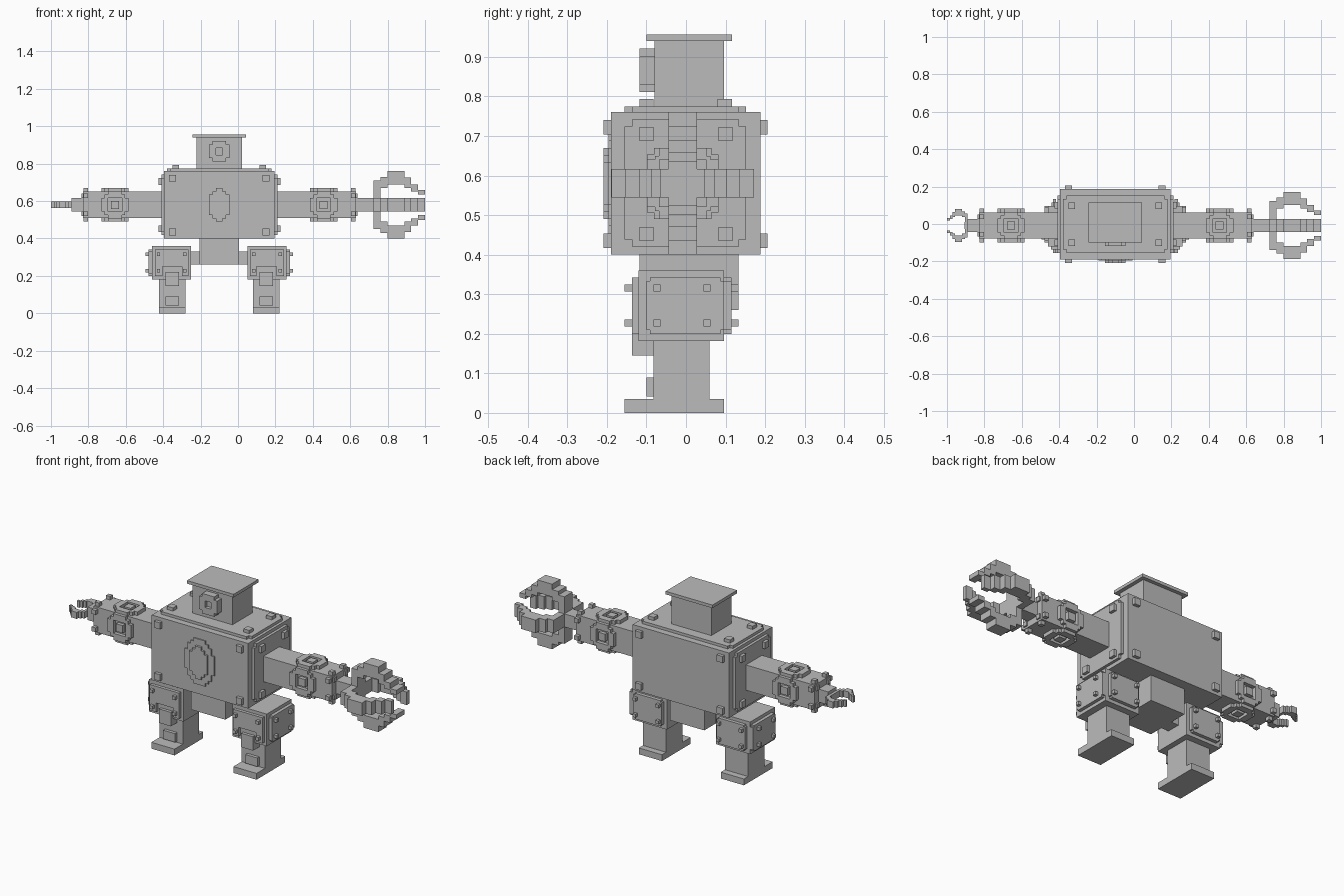
import bpy, bmesh
from mathutils import Vector

if "Cube" in bpy.data.objects:
    bpy.data.objects.remove(bpy.data.objects["Cube"])

CX = -0.1      # centre line of the body
AY, AZ = -0.008, 0.58   # arm axis
U = 0.0182     # one block step

mat = bpy.data.materials.new("plain grey")
mat.diffuse_color = (0.5, 0.5, 0.5, 1)
mat.use_nodes = True
mat.node_tree.nodes["Principled BSDF"].inputs["Base Color"].default_value = mat.diffuse_color


def place(axis, u, v, w):
    return {'x': (w, u, v), 'y': (u, w, v), 'z': (u, v, w)}[axis]


def finish(name, bm):
    bmesh.ops.recalc_face_normals(bm, faces=bm.faces)
    me = bpy.data.meshes.new(name)
    bm.to_mesh(me)
    bm.free()
    me.materials.append(mat)
    ob = bpy.data.objects.new(name, me)
    ob.location.x = CX
    bpy.context.collection.objects.link(ob)
    return ob


def add_prism(bm, pts, axis, a, b):
    lo = [bm.verts.new(place(axis, u, v, a)) for u, v in pts]
    hi = [bm.verts.new(place(axis, u, v, b)) for u, v in pts]
    bm.faces.new(lo)
    bm.faces.new(hi)
    for i in range(len(pts)):
        j = (i + 1) % len(pts)
        bm.faces.new((lo[i], lo[j], hi[j], hi[i]))


def prism(name, pts, axis, a, b):
    bm = bmesh.new()
    add_prism(bm, pts, axis, a, b)
    return finish(name, bm)


def rect(u0, u1, v0, v1):
    return [(u0, v0), (u1, v0), (u1, v1), (u0, v1)]


def box(name, x0, x1, y0, y1, z0, z1):
    return prism(name, rect(x0, x1, y0, y1), 'z', z0, z1)


def plate(name, axis, a, b, u0, u1, v0, v1, n=U):
    """Thin plate with a square notch in each corner."""
    pts = [(u0 + n, v0), (u1 - n, v0), (u1 - n, v0 + n), (u1, v0 + n),
           (u1, v1 - n), (u1 - n, v1 - n), (u1 - n, v1), (u0 + n, v1),
           (u0 + n, v1 - n), (u0, v1 - n), (u0, v0 + n), (u0 + n, v0 + n)]
    return prism(name, pts, axis, a, b)


def bolts(name, axis, a, b, us, vs, r):
    bm = bmesh.new()
    for u in us:
        for v in vs:
            add_prism(bm, rect(u - r, u + r, v - r, v + r), axis, a, b)
    return finish(name, bm)


def disc(name, axis, a, b, uc, vc, ru, rv, hole=0.0, step=U):
    """Blocky ellipse, optionally with a blocky hole."""
    bm = bmesh.new()
    nu, nv = round(ru / step), round(rv / step)
    for i in range(-nu, nu):
        for j in range(-nv, nv):
            d = ((i + .5) / nu) ** 2 + ((j + .5) / nv) ** 2
            if hole * hole <= d <= 1.0:
                u, v = uc + i * ru / nu, vc + j * rv / nv
                bm.faces.new([bm.verts.new(place(axis, p, q, a)) for p, q in
                              rect(u, u + ru / nu, v, v + rv / nv)])
    bmesh.ops.remove_doubles(bm, verts=bm.verts, dist=1e-4)
    ext = bmesh.ops.extrude_face_region(bm, geom=bm.faces[:], use_keep_orig=True)
    bmesh.ops.translate(bm, verts=[g for g in ext["geom"] if isinstance(g, bmesh.types.BMVert)],
                        vec=Vector(place(axis, 0, 0, b - a)))
    return finish(name, bm)


def ends(c, s, r, h):
    """Start and end of a raised piece on side s of a part of half size r."""
    return (c + s * r, c + s * (r + h))


# Torso with layered plates and corner bolts
box("torso", -0.295, 0.295, -0.19, 0.188, 0.4, 0.76)
plate("torso_top_plate", 'z', 0.76, 0.775, -0.28, 0.28, -0.155, 0.152)
bolts("top_bolts", 'z', 0.775, 0.793, (-0.233, 0.233), (-0.1, 0.098), 0.018)
for s, side in ((-1, "left"), (1, "right")):
    plate(side + "_torso_plate", 'x', s * 0.295, s * 0.31, -0.155, 0.152, 0.42, 0.742)
    bolts(side + "_torso_bolts", 'x', s * 0.31, s * 0.326, (-0.1, 0.1), (0.452, 0.705), 0.018)
for a, b, n in ((-0.208, -0.19, "front"), (0.188, 0.206, "back")):
    bolts(n + "_torso_bolts", 'y', a, b, (-0.25, 0.25), (0.435, 0.722), 0.018)

# Chest emblem plate
disc("chest_oval_base", 'y', -0.196, -0.19, 0, AZ, 0.091, 0.126)
disc("chest_oval", 'y', -0.208, -0.196, 0, AZ, 0.055, 0.09)

# Head
box("head", -0.122, 0.122, -0.08, 0.096, 0.775, 0.94)
box("head_cap", -0.143, 0.143, -0.1, 0.116, 0.94, 0.957)
disc("eye_ring", 'y', -0.118, -0.08, 0, 0.866, 0.055, 0.055, 0.5)
box("eye_pupil", -0.024, 0.024, -0.1, -0.08, 0.842, 0.89)

# Waist and hip axle
box("waist", -0.105, 0.105, -0.118, 0.133, 0.26, 0.4)
box("hip_axle", -0.16, 0.16, -0.04, 0.035, 0.26, 0.33)

# Outline of one claw finger: x along the arm, then distance from the axis
TOP = [(0, .036), (0, .13), (.037, .13), (.037, .15), (.075, .15), (.075, .18), (.165, .18),
       (.165, .145), (.2, .145), (.2, .11), (.237, .11), (.237, .08), (.275, .08),
       (.275, .055), (.237, .055), (.237, .072), (.2, .072), (.2, .09), (.165, .09),
       (.165, .11), (.075, .11), (.075, .09), (.037, .09), (.037, .036)]

for s, side in ((-1, "left"), (1, "right")):
    def sbox(name, x0, x1, *r):
        return box(side + "_" + name, *sorted((s * x0, s * x1)), *r)

    # Arm, elbow and forearm
    sbox("arm", 0.295, 0.73, AY - .07, AY + .07, AZ - .07, AZ + .07)
    for t, n in ((-1, "a"), (1, "b")):
        for axis, c, d in (('y', AY, AZ), ('z', AZ, AY)):
            tag = f"{side}_%s_{axis}_{n}"
            a, b = ends(c, t, 0.07, 0.02)
            disc(tag % "elbow_ring", axis, a, b, s * 0.558, d, 0.073, 0.073, 0.6)
            bolts(tag % "elbow_button", axis, a, b, (s * 0.558,), (d,), 0.021)
            bolts(tag % "forearm_bolts", axis, a, b, (s * 0.715,), (d - .048, d + .048), 0.012)
    bolts(side + "_arm_end_bolts", 'x', s * 0.73, s * 0.738,
          (AY - .048, AY + .048), (AZ - .048, AZ + .048), 0.012)

    # Wrist and claw: big four-finger claw on the right, small pincer on the left
    w0 = 0.862 if s > 0 else 0.79
    sbox("wrist", 0.73, w0, AY - .036, AY + .036, AZ - .036, AZ + .036)
    x0, kx, ky, th = (0.825, 1.0, 1.0, 0.036) if s > 0 else (0.79, 0.4, 0.49, 0.018)
    for t, n in ((-1, "a"), (1, "b")):
        flat = [(s * (x0 + x * kx), AY + t * v * ky) for x, v in TOP]
        prism(f"{side}_side_finger_{n}", flat, 'z', AZ - th, AZ + th)
        if s > 0:
            tall = [(x0 + x, AZ + t * v) for x, v in TOP]
            prism(f"{side}_tall_finger_{n}", tall, 'y', AY - th, AY + th)
    if s < 0:
        sbox("palm", 0.79, 0.805, AY - .018, AY + .018, AZ - .018, AZ + .018)

    # Thigh block with plates and bolts
    sbox("thigh", 0.15, 0.36, -0.12, 0.096, 0.182, 0.36)
    plate(side + "_thigh_side_plate", 'x', s * 0.36, s * 0.378, -0.1, 0.096, 0.2, 0.342, 0.009)
    bolts(side + "_thigh_side_bolts", 'x', s * 0.378, s * 0.395,
          (-0.073, 0.053), (0.227, 0.316), 0.009)
    guard = [(.165, .2), (.2, .2), (.2, .25), (.305, .25), (.305, .2), (.345, .2),
             (.345, .342), (.165, .342)]
    prism(side + "_thigh_front_plate", [(s * u, v) for u, v in guard], 'y', -0.137, -0.12)
    plate(side + "_thigh_back_plate", 'y', 0.096, 0.115, *sorted((s * .168, s * .342)),
          0.2, 0.342, 0.009)
    for a, b, n in ((-0.155, -0.137, "front"), (0.115, 0.133, "back")):
        bolts(f"{side}_thigh_{n}_bolts", 'y', a, b, (s * .185, s * .325), (0.227, 0.316), 0.009)

    # Shin, knee pads and foot
    sbox("shin", 0.18, 0.322, -0.082, 0.06, 0.035, 0.182)
    sbox("knee_pad", 0.215, 0.288, -0.137, -0.082, 0.145, 0.222)
    sbox("ankle_pad", 0.215, 0.288, -0.1, -0.082, 0.042, 0.09)
    sbox("foot", 0.18, 0.322, -0.155, 0.096, 0, 0.035)
